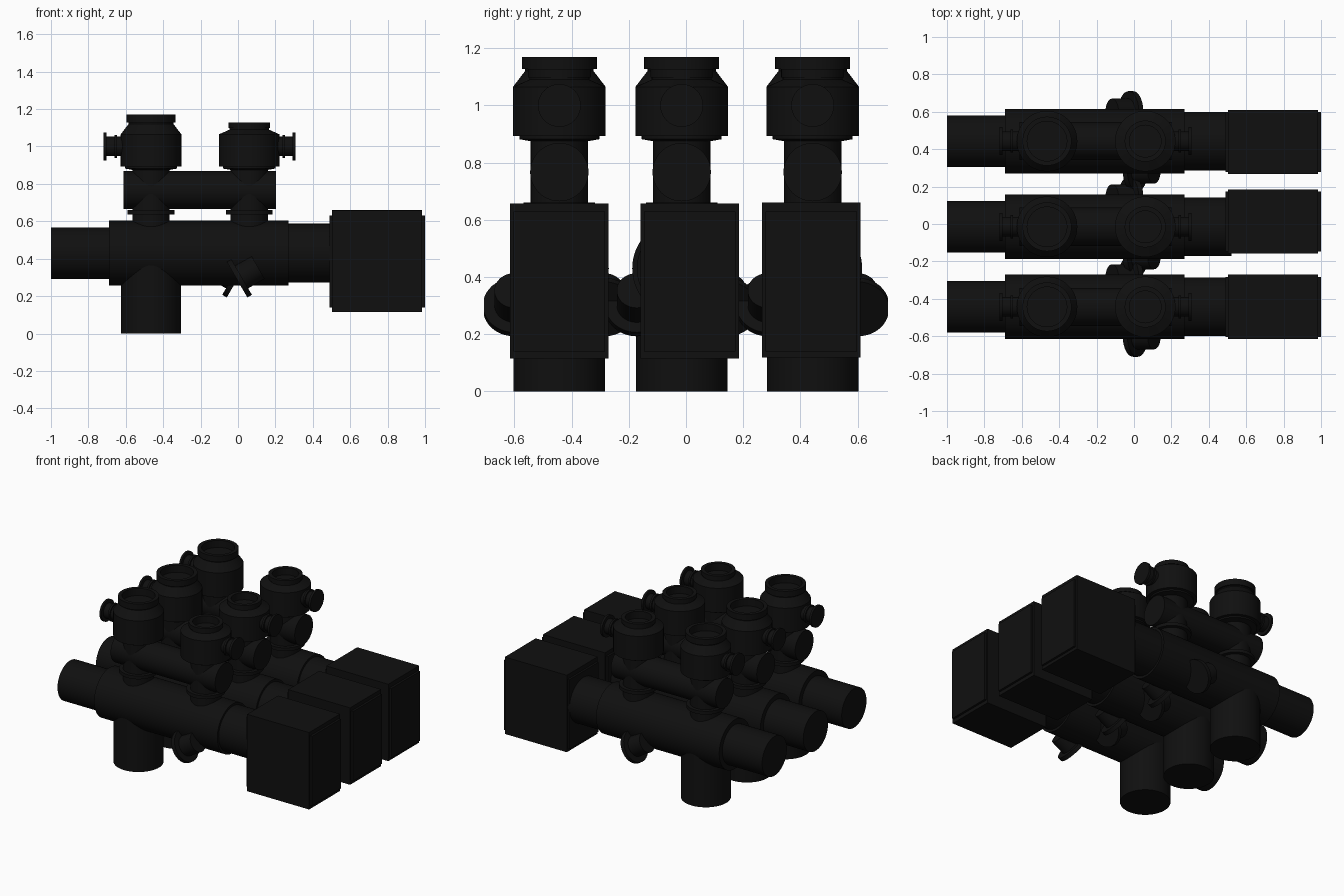
import bpy, bmesh, math
from mathutils import Vector

if "Cube" in bpy.data.objects:
    bpy.data.objects.remove(bpy.data.objects["Cube"])

mat = bpy.data.materials.new("black_metal")
mat.diffuse_color = (0.005, 0.005, 0.005, 1)
mat.use_nodes = True
mat.node_tree.nodes["Principled BSDF"].inputs["Base Color"].default_value = mat.diffuse_color


def finish(bm, name, smooth):
    bmesh.ops.recalc_face_normals(bm, faces=bm.faces)
    me = bpy.data.meshes.new(name)
    bm.to_mesh(me)
    bm.free()
    ob = bpy.data.objects.new(name, me)
    bpy.context.collection.objects.link(ob)
    me.materials.append(mat)
    if smooth:
        bpy.ops.object.select_all(action='DESELECT')
        ob.select_set(True)
        bpy.context.view_layer.objects.active = ob
        bpy.ops.object.shade_smooth_by_angle(angle=math.radians(30))
    return ob


def lathe(name, profile, origin, axis, n=48):
    """Closed solid of revolution from (radius, distance along axis) points."""
    bm = bmesh.new()
    rot = Vector((0, 0, 1)).rotation_difference(Vector(axis)).to_matrix()
    rings = []
    for r, h in profile:
        rings.append([bm.verts.new(Vector(origin) + rot @ Vector(
            (r * math.cos(2 * math.pi * i / n), r * math.sin(2 * math.pi * i / n), h)))
            for i in range(n)])
    for a, b in zip(rings, rings[1:]):
        for i in range(n):
            j = (i + 1) % n
            bm.faces.new((a[i], a[j], b[j], b[i]))
    bm.faces.new(rings[0])
    bm.faces.new(rings[-1])
    return finish(bm, name, True)


def box(name, lo, hi):
    bm = bmesh.new()
    bmesh.ops.create_cube(bm, size=1)
    for v in bm.verts:
        v.co = [(l + h) / 2 + c * (h - l) for l, h, c in zip(lo, hi, v.co)]
    return finish(bm, name, False)


def head(name, x, y, rise):
    # neck, flange, round housing with sloped shoulder and a hollow rim
    rim = 0.131 if rise else 0.11
    top = 1.17 if rise else 1.127
    sh = 1.12 if rise else 1.09
    lathe(name, [(0.1, 0.5), (0.1, 0.637), (0.125, 0.637), (0.125, 0.66), (0.1, 0.66),
                 (0.1, 0.875), (0.14, 0.882), (0.14, 0.893), (0.162, 0.893),
                 (0.162, 1.065), (0.12 if rise else 0.105, sh),
                 (0.12 if rise else 0.105, sh + 0.008), (rim, sh + 0.008), (rim, top),
                 (rim - 0.025, top), (rim - 0.025, top - 0.05)], (x, y, 0), (0, 0, 1))


def unit(tag, y, box_shift, dz):
    zc = 0.43
    # main horizontal pipe with stepped diameters
    lathe("main_pipe_" + tag, [(0.138, -1.0), (0.138, -0.69), (0.173, -0.69), (0.173, 0.27),
                               (0.157, 0.27), (0.157, 0.52)], (0, y, zc), (1, 0, 0), 64)
    # downward outlet
    lathe("down_pipe_" + tag, [(0.16, 0), (0.16, zc)], (-0.465, y, 0), (0, 0, 1), 64)
    # actuator box with recessed end plates
    yb = y + box_shift
    box("actuator_box_" + tag, (0.502, yb - 0.172, 0.115 + dz), (0.985, yb + 0.172, 0.657 + dz))
    box("actuator_inner_" + tag, (0.488, yb - 0.16, 0.14), (1.0, yb + 0.16, 0.63))
    # upper cross tube
    lathe("cross_tube_" + tag, [(0.102, -0.612), (0.102, 0.203)], (0, y, 0.767), (1, 0, 0))
    # two heads, each with a flanged side port
    for side, x, rise in (("left", -0.465, True), ("right", 0.06, False)):
        s = -1 if rise else 1
        head("valve_head_%s_%s" % (side, tag), x, y, rise)
        lathe("side_port_%s_%s" % (side, tag),
              [(0.052, 0.1), (0.052, 0.178), (0.062, 0.178), (0.062, 0.192), (0.052, 0.192),
               (0.052, 0.232), (0.075, 0.232), (0.075, 0.248)] if not rise else
              [(0.052, 0.1), (0.052, 0.182), (0.062, 0.182), (0.062, 0.196), (0.052, 0.196),
               (0.052, 0.238), (0.075, 0.238), (0.075, 0.253)],
              (x, y, 1.0), (s, 0, 0), 32)
    # tilted drain caps on both sides
    c, k = math.cos(math.radians(30)), math.sin(math.radians(30))
    for s in (-1, 1):
        lathe("drain_cap_%s_%s" % ("front" if s < 0 else "back", tag),
              [(0.07, -0.13), (0.07, -0.028), (0.11, -0.028), (0.11, 0)],
              (-0.005, y + s * 0.157, 0.288), (s * c, 0, -k), 40)


unit("front", -0.443, 0.0, 0.0)
unit("middle", -0.015, 0.028, 0.0)
unit("back", 0.443, -0.005, 0.004)
